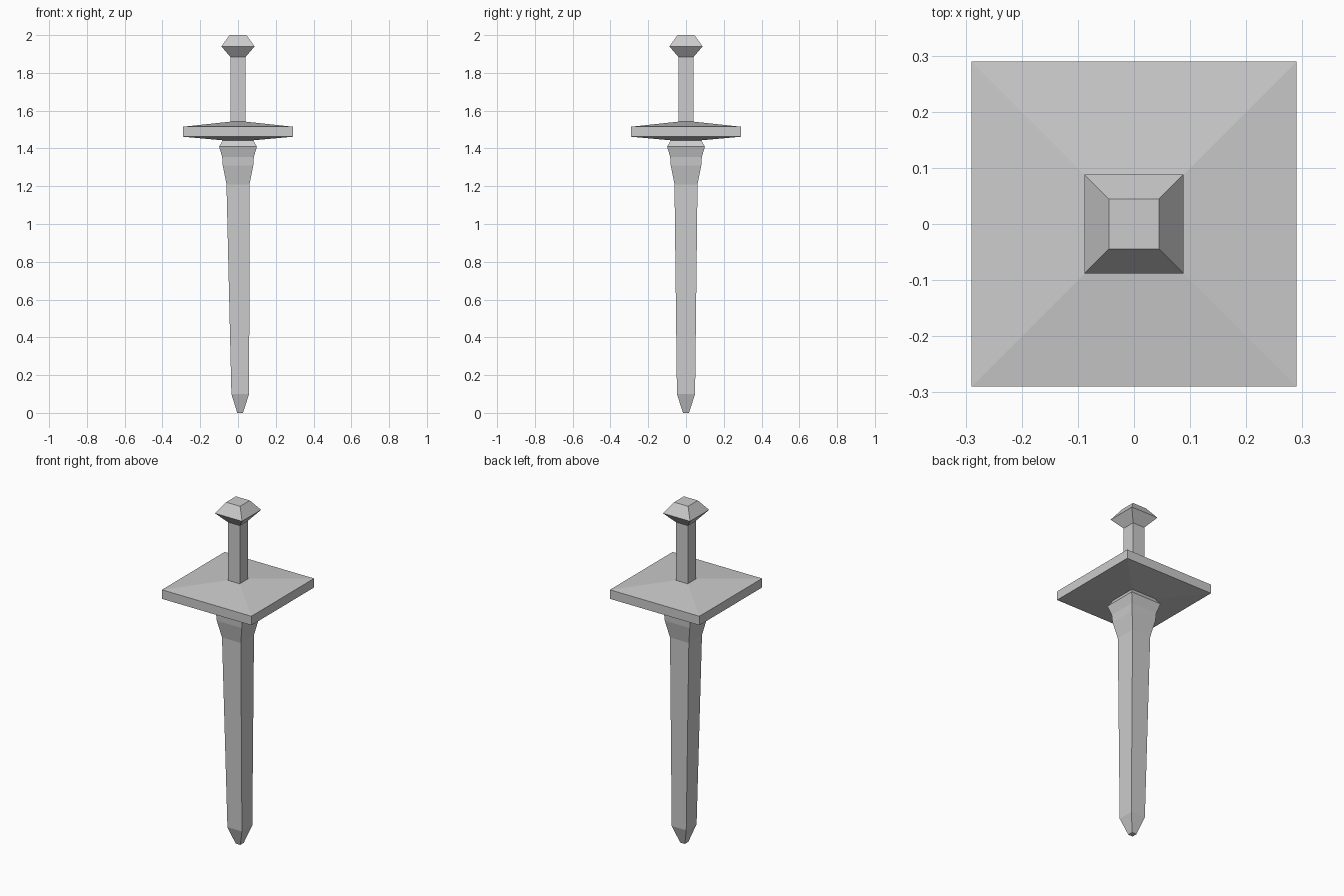
import bpy
import bmesh

if "Cube" in bpy.data.objects:
    bpy.data.objects.remove(bpy.data.objects["Cube"])


def loft(name, rings, cap_bottom=False, cap_top=False):
    """Four-sided loft; each ring is (z, half width x, half depth y, x offset), low to high."""
    bm = bmesh.new()
    loops = []
    for z, hx, hy, cx in rings:
        loops.append([bm.verts.new((cx + sx * hx, sy * hy, z))
                      for sx, sy in ((-1, -1), (1, -1), (1, 1), (-1, 1))])
    for low, high in zip(loops, loops[1:]):
        for i in range(4):
            j = (i + 1) % 4
            bm.faces.new((low[i], low[j], high[j], high[i]))
    if cap_bottom:
        bm.faces.new(loops[0][::-1])
    if cap_top:
        bm.faces.new(loops[-1])
    mesh = bpy.data.meshes.new(name)
    bm.to_mesh(mesh)
    bm.free()
    obj = bpy.data.objects.new(name, mesh)
    bpy.context.collection.objects.link(obj)
    return obj


def square(z, h):
    return (z, h, h, 0)


# Blade: blunt tip, leaning slightly towards +x
loft("blade", [
    (0.0, 0.015, 0.016, 0.011),
    (0.10, 0.047, 0.048, 0.012),
    square(1.21, 0.061),
], cap_bottom=True)

# Flared collar between blade and guard
loft("collar", [square(1.21, 0.061), square(1.31, 0.081), square(1.355, 0.084),
                square(1.41, 0.10), square(1.443, 0.08)])

# Square guard with shallow pyramid faces
loft("guard", [square(1.443, 0.08), square(1.462, 0.29),
               square(1.515, 0.29), square(1.542, 0.039)])

# Grip
loft("grip", [square(1.542, 0.039), square(1.883, 0.039)])

# Faceted pommel
loft("pommel", [square(1.883, 0.039), square(1.94, 0.088), square(2.0, 0.045)], cap_top=True)
